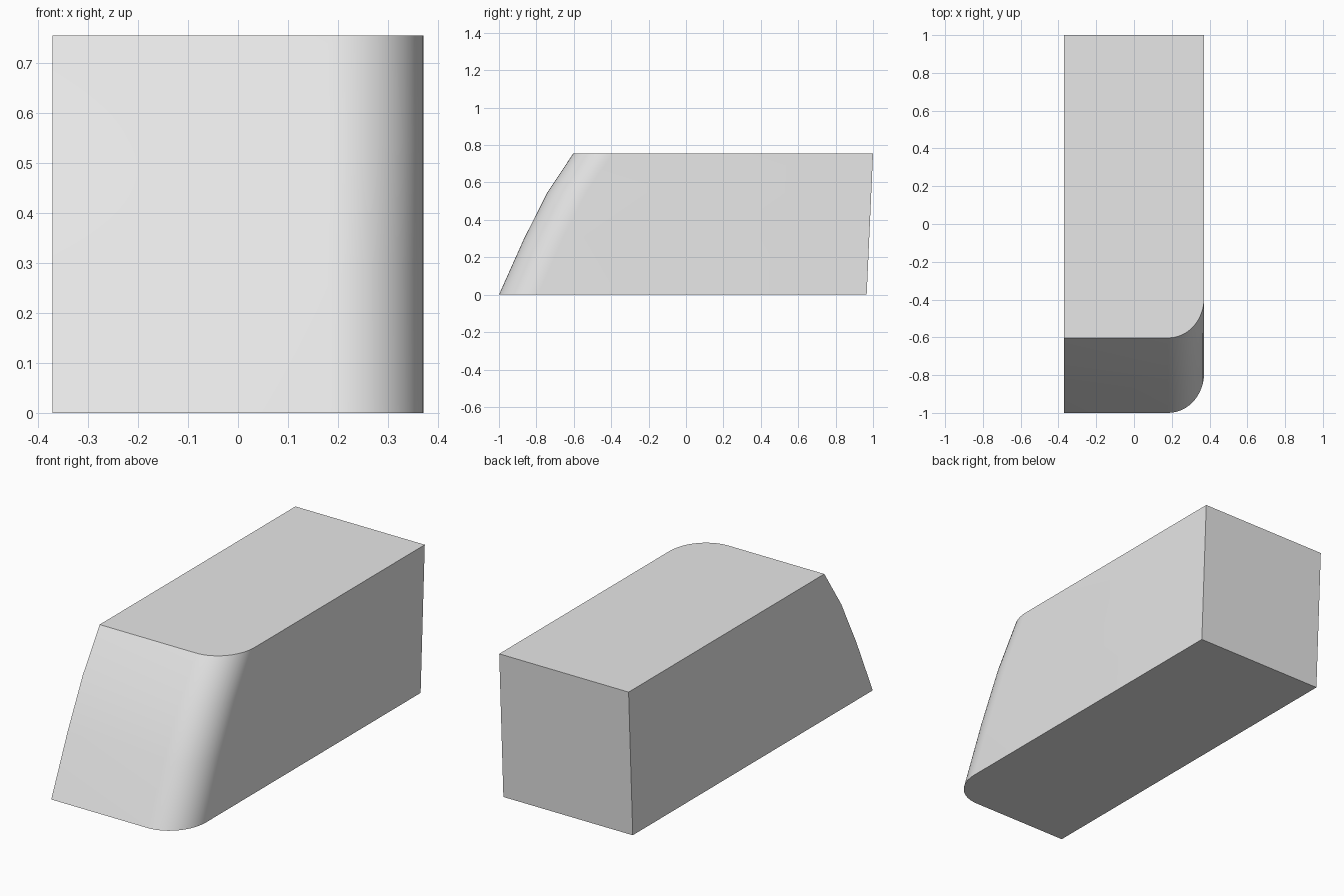
import bpy, bmesh, math

cube = bpy.data.objects.get("Cube")
if cube:
    bpy.data.objects.remove(cube, do_unlink=True)

HALF_WIDTH = 0.371
HEIGHT = 0.755
CORNER_X, CORNER_Y, STEPS = 0.19, 0.21, 12
# Height and front edge of each horizontal section of the raked nose
SECTIONS = [(0, -1.0), (0.30, -0.866), (0.545, -0.742), (HEIGHT, -0.603)]


def grey_material():
    mat = bpy.data.materials.new("light grey")
    mat.use_nodes = True
    colour = (0.8, 0.8, 0.8, 1)
    mat.diffuse_color = colour
    mat.node_tree.nodes["Principled BSDF"].inputs["Base Color"].default_value = colour
    return mat


def outline(front, back):
    """Plan outline with one rounded front corner on the left side."""
    pts = [(-HALF_WIDTH, back), (-HALF_WIDTH, front)]
    for i in range(STEPS + 1):
        a = math.pi / 2 * i / STEPS
        pts.append((HALF_WIDTH - CORNER_X * (1 - math.sin(a)),
                    front + CORNER_Y * (1 - math.cos(a))))
    pts.append((HALF_WIDTH, back))
    return pts


# Body: stacked outlines bridged into a closed block
bm = bmesh.new()
rings = []
for z, front in SECTIONS:
    back = 0.966 + 0.034 * z / HEIGHT
    rings.append([bm.verts.new((x, y, z)) for x, y in outline(front, back)])
for low, high in zip(rings, rings[1:]):
    for i in range(len(low)):
        j = (i + 1) % len(low)
        bm.faces.new((low[i], low[j], high[j], high[i]))
bm.faces.new(rings[0][::-1])
bm.faces.new(rings[-1])
bmesh.ops.recalc_face_normals(bm, faces=bm.faces)

mesh = bpy.data.meshes.new("body_block")
bm.to_mesh(mesh)
bm.free()
mesh.materials.append(grey_material())
body = bpy.data.objects.new("body_block", mesh)
bpy.context.collection.objects.link(body)

# Smooth the rounded nose, keep the block edges sharp
bpy.ops.object.select_all(action='DESELECT')
body.select_set(True)
bpy.context.view_layer.objects.active = body
bpy.ops.object.shade_smooth_by_angle(angle=math.radians(30))
